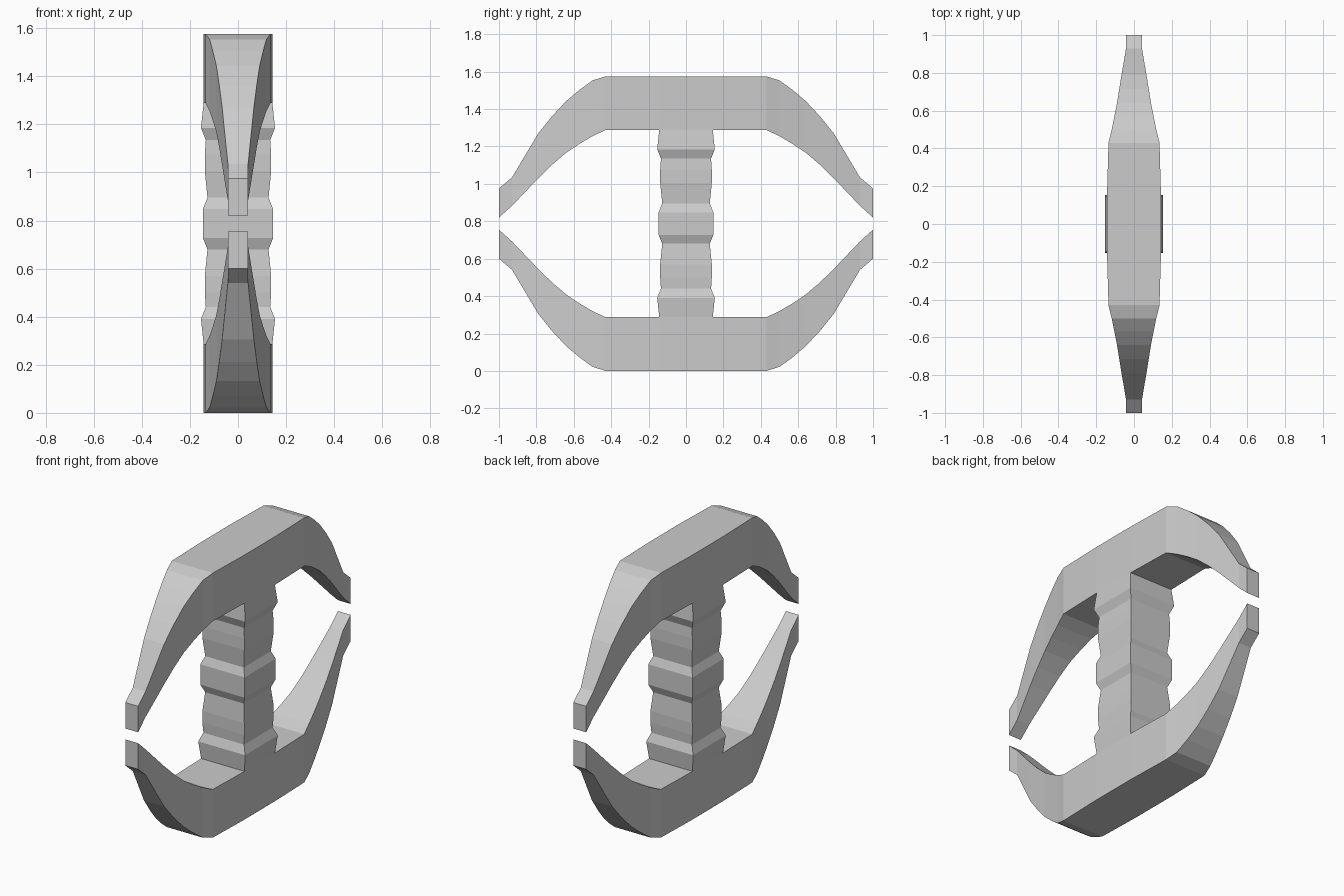
import bpy, bmesh

if "Cube" in bpy.data.objects:
    bpy.data.objects.remove(bpy.data.objects["Cube"])

HEIGHT = 1.575


def loft(name, rings):
    """Skin a row of four-sided rings and cap both ends."""
    bm = bmesh.new()
    rows = [[bm.verts.new(p) for p in ring] for ring in rings]
    for a, b in zip(rows, rows[1:]):
        for i in range(4):
            j = (i + 1) % 4
            bm.faces.new((a[i], a[j], b[j], b[i]))
    bm.faces.new(rows[0])
    bm.faces.new(rows[-1])
    bmesh.ops.recalc_face_normals(bm, faces=bm.faces)
    mesh = bpy.data.meshes.new(name)
    bm.to_mesh(mesh)
    bm.free()
    obj = bpy.data.objects.new(name, mesh)
    bpy.context.collection.objects.link(obj)
    return obj


# Curved prongs: y, half width, outer z, inner z (lower half, mirrored above)
half = [(0.15, 0.143, 0.0, 0.287), (0.43, 0.135, 0.0, 0.287),
        (0.50, 0.118, 0.022, 0.32), (0.57, 0.104, 0.073, 0.361),
        (0.64, 0.09, 0.132, 0.408), (0.715, 0.078, 0.212, 0.472),
        (0.79, 0.066, 0.305, 0.545), (0.93, 0.042, 0.54, 0.692),
        (1.0, 0.042, 0.60, 0.755)]
stations = [(-y, w, o, i) for y, w, o, i in reversed(half)] + half


def prongs(name, flip):
    def z(v):
        return HEIGHT - v if flip else v
    return loft(name, [[(-w, y, z(o)), (w, y, z(o)), (w, y, z(i)), (-w, y, z(i))]
                       for y, w, o, i in stations])


prongs("lower_prongs", False)
prongs("upper_prongs", True)

# Square ribbed grip: z, half width (lower half, mirrored above)
grip = [(0.25, 0.138), (0.287, 0.143), (0.39, 0.154), (0.44, 0.134),
        (0.50, 0.138), (0.57, 0.138), (0.68, 0.127), (0.727, 0.146)]
grip += [(HEIGHT - z, w) for z, w in reversed(grip)]
loft("grip", [[(-w, -w, z), (w, -w, z), (w, w, z), (-w, w, z)] for z, w in grip])
